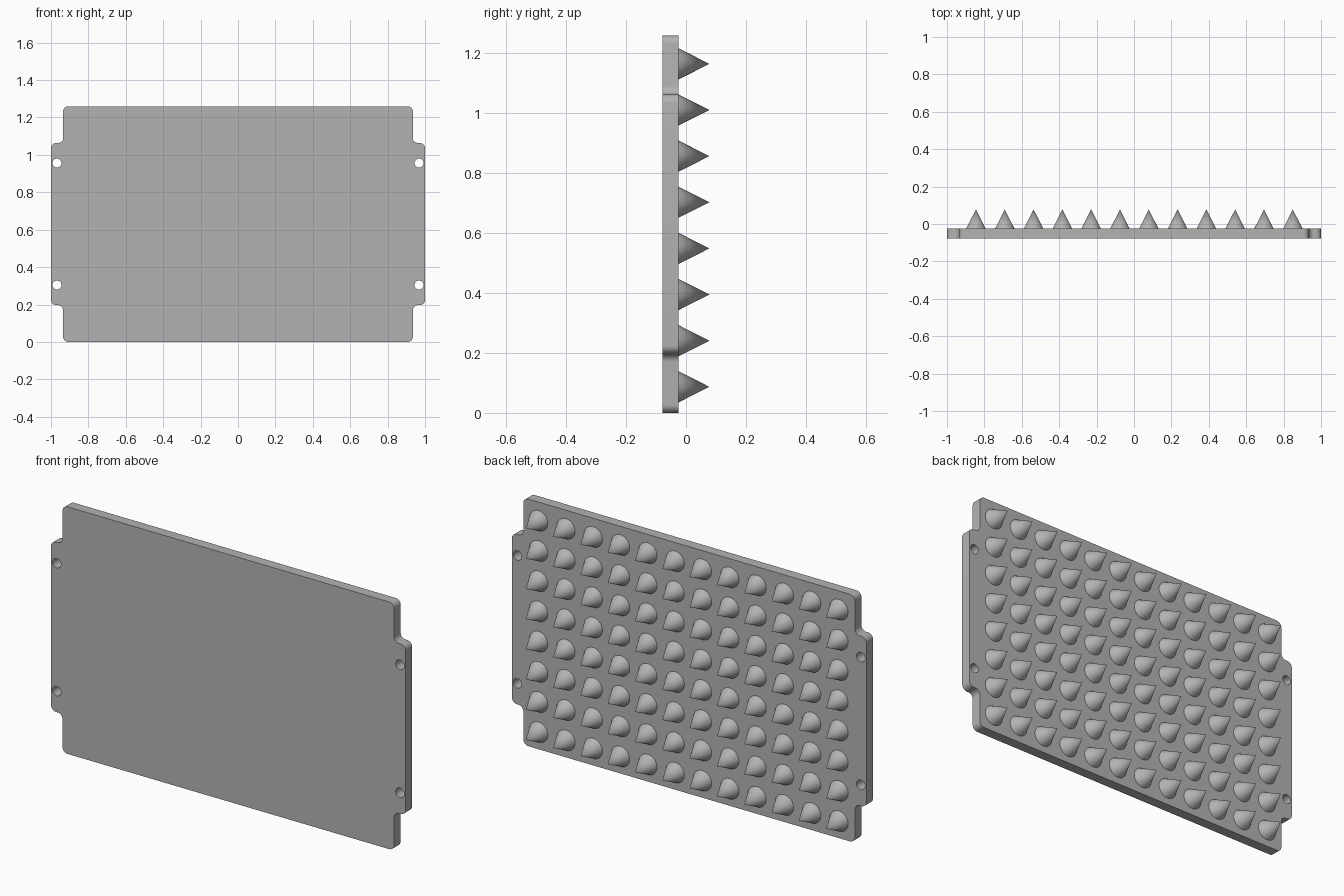
import bpy, bmesh, math
from mathutils import Matrix, Vector

cube = bpy.data.objects.get("Cube")
if cube:
    bpy.data.objects.remove(cube, do_unlink=True)

HEIGHT = 1.26
FRONT, BACK, TIP = -0.078, -0.025, 0.078

grey = bpy.data.materials.new("plain grey")
grey.use_nodes = True
colour = (0.45, 0.45, 0.45, 1)
grey.diffuse_color = colour
grey.node_tree.nodes["Principled BSDF"].inputs["Base Color"].default_value = colour


def rounded(corners, radius, steps=8):
    """Round every right-angled corner, convex or concave."""
    points = []
    for i, p in enumerate(corners):
        u = (corners[i - 1] - p).normalized()
        v = (corners[(i + 1) % len(corners)] - p).normalized()
        centre = p + radius * (u + v)
        for k in range(steps + 1):
            t = math.pi / 2 * k / steps
            points.append(centre - radius * (v * math.cos(t) + u * math.sin(t)))
    return points


def circle(x, z, radius, steps=32):
    return [Vector((x + radius * math.cos(math.tau * k / steps),
                    z + radius * math.sin(math.tau * k / steps))) for k in range(steps)]


def add_object(name, mesh):
    obj = bpy.data.objects.new(name, mesh)
    bpy.context.collection.objects.link(obj)
    mesh.materials.clear()
    mesh.materials.append(grey)
    bpy.ops.object.select_all(action="DESELECT")
    obj.select_set(True)
    bpy.context.view_layer.objects.active = obj
    bpy.ops.object.shade_smooth_by_angle(angle=math.radians(35))
    return obj


# Plate outline: a rectangle with a notch at each corner, drawn around its middle
quarter = [Vector(p) for p in ((1, 0.433), (0.935, 0.433), (0.935, HEIGHT / 2))]
right_top = quarter
left_top = [Vector((-p.x, p.y)) for p in reversed(quarter)]
outline = right_top + left_top + [-p for p in right_top] + [-p for p in left_top]

# Mounting holes near the side edges
loops = [rounded(outline, 0.028)]
loops += [circle(sx * 0.968, sz * 0.326, 0.024) for sx in (-1, 1) for sz in (-1, 1)]

# Plate solid from the filled profile
curve = bpy.data.curves.new("plate_profile", "CURVE")
curve.dimensions = "2D"
curve.fill_mode = "BOTH"
curve.extrude = (BACK - FRONT) / 2
for loop in loops:
    spline = curve.splines.new("POLY")
    spline.points.add(len(loop) - 1)
    for point, co in zip(spline.points, loop):
        point.co = (co.x, co.y, 0, 1)
    spline.use_cyclic_u = True
profile = bpy.data.objects.new("plate_profile", curve)
bpy.context.collection.objects.link(profile)
bpy.context.view_layer.update()
mesh = bpy.data.meshes.new_from_object(
    profile.evaluated_get(bpy.context.evaluated_depsgraph_get()))
bpy.data.objects.remove(profile, do_unlink=True)

bm = bmesh.new()
bm.from_mesh(mesh)
bmesh.ops.remove_doubles(bm, verts=bm.verts, dist=1e-5)
bmesh.ops.recalc_face_normals(bm, faces=bm.faces)
bm.transform(Matrix.Translation((0, (FRONT + BACK) / 2, HEIGHT / 2))
             @ Matrix.Rotation(math.pi / 2, 4, "X"))
bm.to_mesh(mesh)
bm.free()
add_object("plate", mesh)

# Grid of pointed cones on the back
COLUMNS, ROWS, PITCH = 12, 8, 0.154
bm = bmesh.new()
turn = Matrix.Rotation(-math.pi / 2, 4, "X")
for col in range(COLUMNS):
    for row in range(ROWS):
        x = 0.002 + (col - (COLUMNS - 1) / 2) * PITCH
        z = 0.626 + (row - (ROWS - 1) / 2) * PITCH
        bmesh.ops.create_cone(
            bm, cap_ends=False, segments=40, radius1=0.052, radius2=0,
            depth=TIP - BACK,
            matrix=Matrix.Translation((x, (BACK + TIP) / 2, z)) @ turn)
bmesh.ops.remove_doubles(bm, verts=bm.verts, dist=1e-5)
mesh = bpy.data.meshes.new("cone_spikes")
bm.to_mesh(mesh)
bm.free()
add_object("cone_spikes", mesh)
